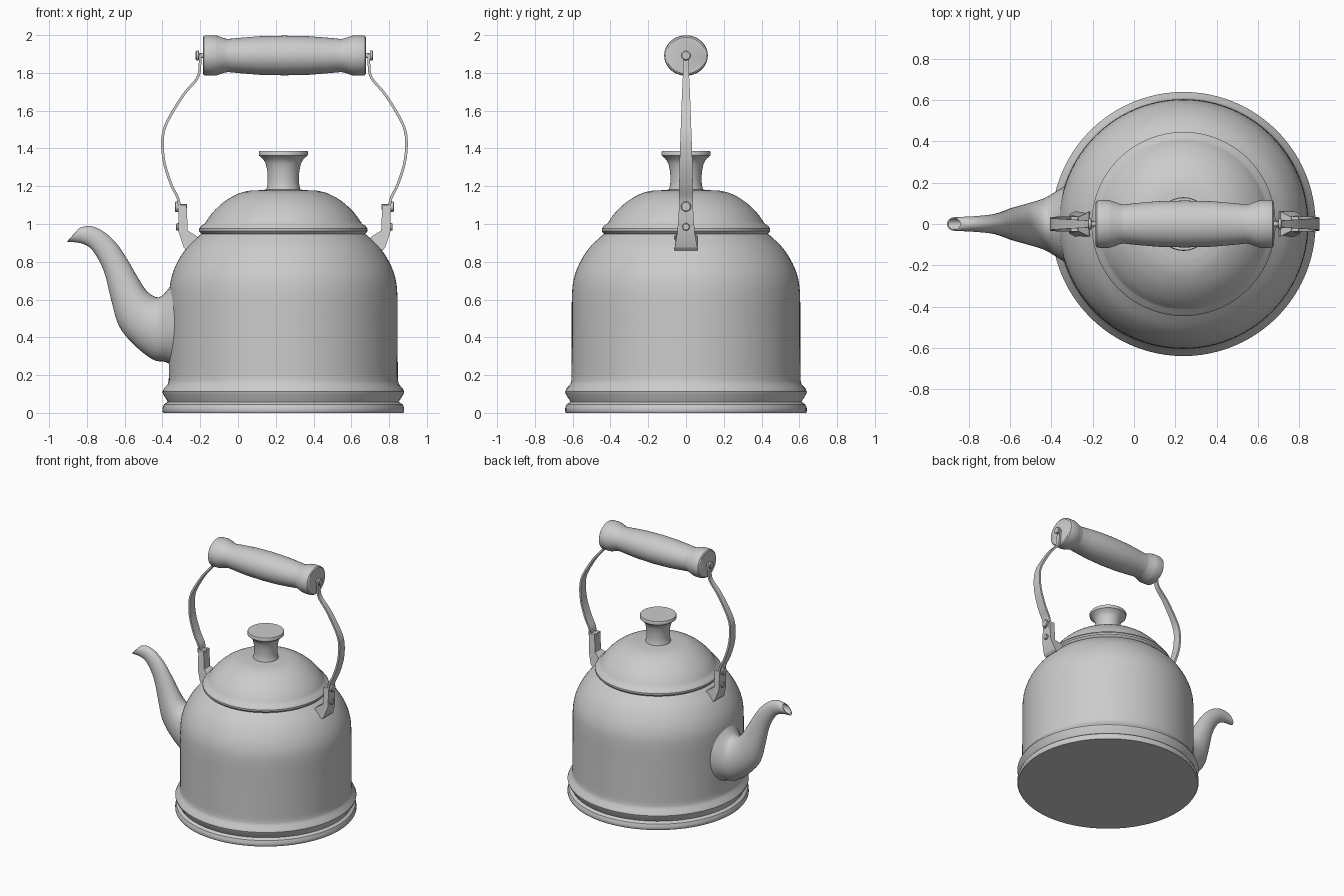
import bpy, bmesh, math
from mathutils import Vector

cube = bpy.data.objects.get("Cube")
if cube:
    bpy.data.objects.remove(cube, do_unlink=True)

grey = bpy.data.materials.new("light_grey")
grey.use_nodes = True
COLOUR = (0.6, 0.6, 0.6, 1)
grey.diffuse_color = COLOUR
grey.node_tree.nodes["Principled BSDF"].inputs["Base Color"].default_value = COLOUR

CX = 0.24       # axis of the pot
HX = 0.246      # middle of the handle


def finish(name, bm, angle=35):
    """Turn a bmesh into a smooth shaded object."""
    bmesh.ops.recalc_face_normals(bm, faces=bm.faces)
    mesh = bpy.data.meshes.new(name)
    bm.to_mesh(mesh)
    bm.free()
    mesh.materials.append(grey)
    mesh.shade_smooth()
    mesh.set_sharp_from_angle(angle=math.radians(angle))
    ob = bpy.data.objects.new(name, mesh)
    bpy.context.collection.objects.link(ob)
    return ob


def loft(name, rings, angle=35):
    """Skin closed rings of points and cap both ends."""
    bm = bmesh.new()
    loops = [[bm.verts.new(p) for p in ring] for ring in rings]
    n = len(loops[0])
    for a, b in zip(loops, loops[1:]):
        for i in range(n):
            j = (i + 1) % n
            bm.faces.new((a[i], a[j], b[j], b[i]))
    bm.faces.new(loops[0])
    bm.faces.new(loops[-1])
    return finish(name, bm, angle)


def circle(n):
    return [(math.cos(t), math.sin(t)) for t in (2 * math.pi * i / n for i in range(n))]


def lathe(name, profile, n=96):
    """Turn (radius, z) points about the pot axis."""
    return loft(name, [[(CX + r * c, r * s, z) for c, s in circle(n)] for r, z in profile])


def turn_x(name, profile, z, wide=1.0, n=48):
    """Turn (x, radius) points about a line along x."""
    return loft(name, [[(x, r * c * wide, z + r * s) for c, s in circle(n)] for x, r in profile])


def spline(rows, steps=4):
    """Catmull-Rom smoothing of rows of numbers."""
    rows = [Vector(r) for r in rows]
    ext = [rows[0]] + rows + [rows[-1]]
    out = []
    for a, b, c, d in zip(ext, ext[1:], ext[2:], ext[3:]):
        for k in range(steps):
            t = k / steps
            out.append(0.5 * (2 * b + (c - a) * t + (2 * a - 5 * b + 4 * c - d) * t * t
                              + (3 * b - a - 3 * c + d) * t ** 3))
    return out + [rows[-1]]


# Pot: stepped foot, groove, rounded shoulder
foot = [(0.635, 0), (0.64, 0.008), (0.64, 0.025), (0.632, 0.045), (0.612, 0.058),
        (0.615, 0.065), (0.637, 0.1), (0.64, 0.112), (0.632, 0.13), (0.613, 0.15), (0.607, 0.17)]
wall = spline([(0.606, 0.2), (0.605, 0.45), (0.604, 0.62), (0.594, 0.71), (0.565, 0.79),
               (0.515, 0.87), (0.455, 0.93), (0.43, 0.95)])
lathe("pot_body", foot + [tuple(p) for p in wall])

# Lid with a rolled rim
dome = spline([(0.415, 1.003), (0.375, 1.06), (0.31, 1.12), (0.235, 1.162), (0.17, 1.178)])
lathe("lid", [(0.42, 0.94), (0.436, 0.95), (0.446, 0.962), (0.446, 0.975), (0.435, 0.99)]
      + [tuple(p) for p in dome])

# Knob on a low collar
neck = spline([(0.09, 1.182), (0.083, 1.22), (0.085, 1.28), (0.098, 1.33), (0.122, 1.357)])
lathe("lid_knob", [(0.145, 1.165), (0.14, 1.178)] + [tuple(p) for p in neck]
      + [(0.129, 1.362), (0.13, 1.382), (0.127, 1.387)], 64)

# Spout: lower x, lower z, upper x, upper z, half width
sections = [(-0.32, 0.23, -0.33, 0.72, 0.19), (-0.38, 0.268, -0.37, 0.655, 0.16),
            (-0.45, 0.282, -0.42, 0.612, 0.125), (-0.55, 0.36, -0.48, 0.642, 0.1),
            (-0.63, 0.46, -0.535, 0.725, 0.08), (-0.672, 0.6, -0.59, 0.82, 0.062),
            (-0.71, 0.75, -0.65, 0.905, 0.048), (-0.77, 0.86, -0.72, 0.965, 0.04),
            (-0.83, 0.898, -0.785, 0.99, 0.036), (-0.906, 0.905, -0.835, 0.982, 0.033)]
bore = [(-0.9, 0.913, -0.842, 0.977, 0.027), (-0.82, 0.91, -0.785, 0.975, 0.027)]
rings = []
for row in spline(sections) + [Vector(b) for b in bore]:
    low, up, w = Vector((row[0], 0, row[1])), Vector((row[2], 0, row[3])), row[4]
    mid, half = (low + up) / 2, (up - low) / 2
    rings.append([mid + half * c + Vector((0, w * s, 0)) for c, s in circle(32)])
loft("spout", rings, 50)

# Turned grip, symmetrical about its middle
half = [(-0.432, 0.096), (-0.426, 0.104), (-0.415, 0.107), (-0.37, 0.107), (-0.355, 0.104),
        (-0.31, 0.089), (-0.295, 0.088), (-0.22, 0.095), (-0.13, 0.102), (0, 0.105)]
turn_x("handle_grip", [(HX + x, r) for x, r in half]
       + [(HX - x, r) for x, r in reversed(half[:-1])], 1.892, 1.08)

# Strap, drawn for one side as offset from the middle, z, half width
strap = spline([(0.446, 1.9, 0.014), (0.447, 1.85, 0.015), (0.46, 1.775, 0.017),
                (0.53, 1.69, 0.021), (0.6, 1.58, 0.025), (0.637, 1.5, 0.028),
                (0.646, 1.42, 0.031), (0.635, 1.32, 0.034), (0.6, 1.21, 0.036),
                (0.562, 1.13, 0.036), (0.556, 1.06, 0.034)], 5)
bracket = [(0.562, 1.1), (0.518, 1.1), (0.512, 0.965), (0.463, 0.935), (0.45, 0.9),
           (0.52, 0.86), (0.533, 0.875), (0.56, 0.955)]


def bracket_width(z):
    return 0.036 if z > 0.96 else 0.046 if z > 0.95 else 0.06


for side, sx in (("right", -1), ("left", 1)):
    rings = []
    for i, p in enumerate(strap):
        tan = (strap[min(i + 1, len(strap) - 1)] - strap[max(i - 1, 0)])
        tan = Vector((tan[0], tan[1])).normalized()
        nx, nz = tan[1] * 0.007, -tan[0] * 0.007
        rings.append([(HX + sx * (p[0] + a * nx), b * p[2], p[1] + a * nz)
                      for a, b in ((1, 1), (1, -1), (-1, -1), (-1, 1))])
    loft(side + "_handle_strap", rings)

    # Bracket standing on the shoulder
    loft(side + "_handle_bracket",
         [[(HX + sx * x, s * bracket_width(z), z) for x, z in bracket] for s in (-1, 1)], 20)

    # Round-headed pins at the grip and the bracket
    def pin(name, inner, outer, z, r):
        turn_x(side + name, [(HX + sx * inner, r * 0.5), (HX + sx * (outer - 0.018), r * 0.5),
                             (HX + sx * (outer - 0.016), r), (HX + sx * (outer - 0.004), r),
                             (HX + sx * outer, r * 0.8)], z, n=20)

    pin("_grip_pin", 0.42, 0.47, 1.892, 0.026)
    pin("_hinge_pin", 0.515, 0.58, 1.092, 0.028)
    pin("_bracket_rivet", 0.53, 0.573, 0.985, 0.02)
